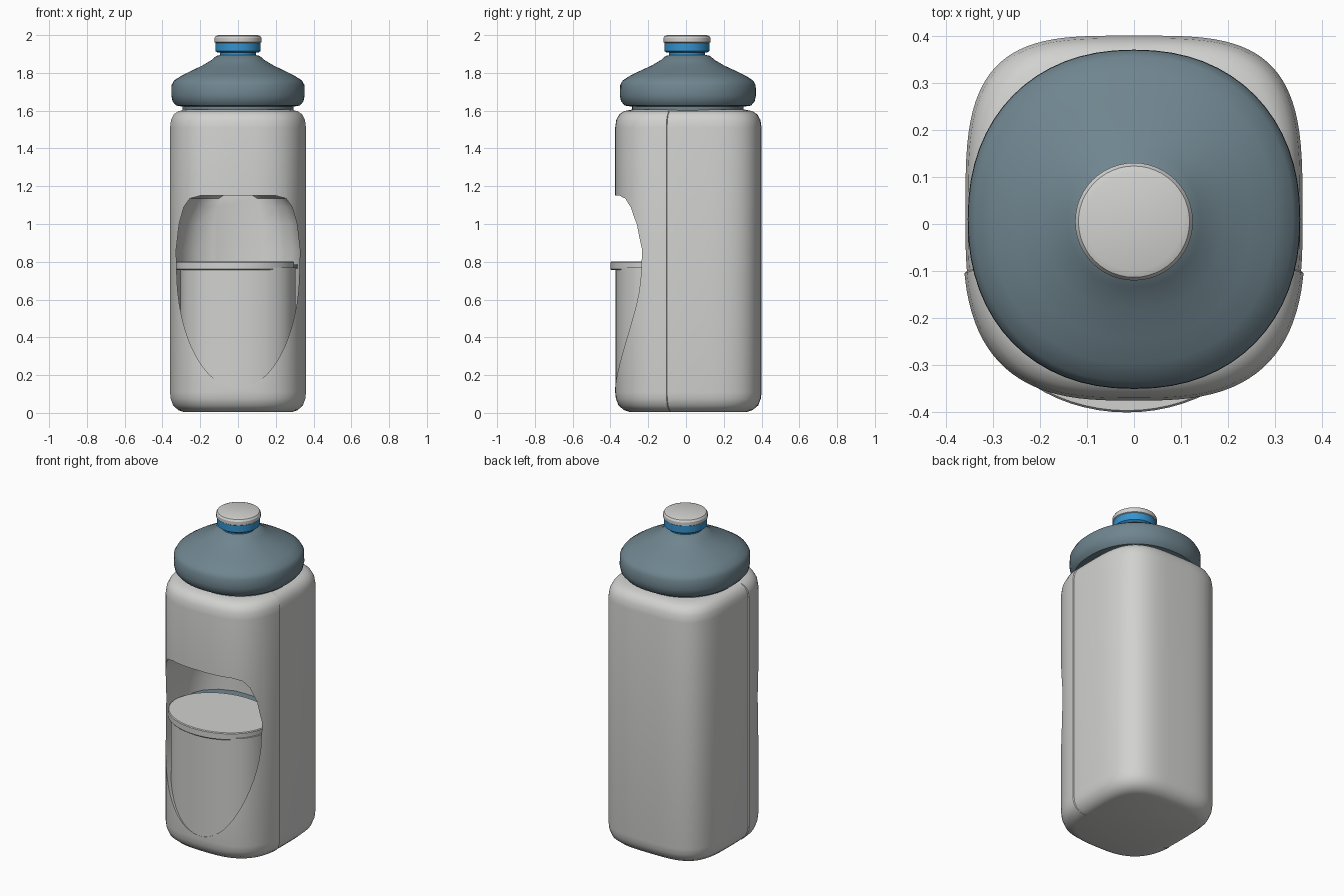
import bpy
import bmesh
import math

if "Cube" in bpy.data.objects:
    bpy.data.objects.remove(bpy.data.objects["Cube"], do_unlink=True)


def material(name, rgb):
    m = bpy.data.materials.new(name)
    m.use_nodes = True
    m.diffuse_color = (*rgb, 1)
    m.node_tree.nodes["Principled BSDF"].inputs["Base Color"].default_value = (*rgb, 1)
    return m


SHELL = material("light grey plastic", (0.64, 0.64, 0.63))
SLATE = material("slate blue plastic", (0.16, 0.235, 0.275))
BLUE = material("bright blue plastic", (0.035, 0.29, 0.62))


def smooth(ob, angle=32):
    bpy.ops.object.select_all(action="DESELECT")
    ob.select_set(True)
    bpy.context.view_layer.objects.active = ob
    bpy.ops.object.shade_smooth_by_angle(angle=math.radians(angle))


def loft(name, rings, mat):
    """Skin a list of equal-length rings and close both ends."""
    bm = bmesh.new()
    loops = [[bm.verts.new(p) for p in ring] for ring in rings]
    n = len(loops[0])
    for a, b in zip(loops, loops[1:]):
        for i in range(n):
            j = (i + 1) % n
            bm.faces.new((a[i], a[j], b[j], b[i]))
    bm.faces.new(loops[0][::-1])
    bm.faces.new(loops[-1])
    bmesh.ops.recalc_face_normals(bm, faces=bm.faces)
    me = bpy.data.meshes.new(name)
    bm.to_mesh(me)
    bm.free()
    ob = bpy.data.objects.new(name, me)
    bpy.context.collection.objects.link(ob)
    me.materials.append(mat)
    return ob


def spow(v, e):
    return math.copysign(abs(v) ** e, v)


def oval(rx, ry, z, cx=0, cy=0, power=2, steps=64):
    ring = []
    for i in range(steps):
        t = math.tau * i / steps
        ring.append((cx + rx * spow(math.cos(t), 2 / power),
                     cy + ry * spow(math.sin(t), 2 / power), z))
    return ring


def turned(name, profile, mat, cy=0.0, stretch=1.0, power=2, steps=48):
    ob = loft(name, [oval(r, r * stretch, z, 0, cy, power, steps) for r, z in profile], mat)
    smooth(ob)
    return ob


# Bottle body: rounded-square section, front shell a touch wider than the back
MID, SEAM = 0.01, -0.1
FRONT_POWER, BACK_POWER = 2.9, 3.6
FRONT_R, BACK_R, SIDE_R = 0.385, 0.39, 0.358


def body_outline():
    seam = math.asin(((MID - SEAM) / FRONT_R) ** (FRONT_POWER / 2))
    angles = [math.tau * i / 96 for i in range(96)]
    for t in (seam, seam * 1.06):
        angles += [math.pi + t, math.tau - t]
    pts = []
    for t in sorted(angles):
        front = t > math.pi
        power, ry = (FRONT_POWER, FRONT_R) if front else (BACK_POWER, BACK_R)
        x = SIDE_R * spow(math.cos(t), 2 / power)
        y = MID + ry * spow(math.sin(t), 2 / power)
        pts.append((x * (1.016 if y < SEAM - 0.001 else 1), y))
    return pts


outline = body_outline()
levels = [(0.005, 0.80), (0.015, 0.88), (0.04, 0.955), (0.075, 0.99), (0.11, 1),
          (1.51, 1), (1.55, 0.985), (1.58, 0.945), (1.597, 0.88), (1.605, 0.78)]
body = loft("bottle_body", [[(x * s, MID + (y - MID) * s, z) for x, y in outline]
                            for z, s in levels], SHELL)

# Front opening: arched window above, long U shape below
LIP = 0.76
half = [(0.2, 1.15), (0.255, 1.135), (0.287, 1.09), (0.312, 1.0), (0.328, 0.86)]
for i in range(17):
    t = math.pi / 2 * i / 16
    half.append((0.325 * math.cos(t), LIP - 0.63 * math.sin(t)))
opening = half + [(-x, z) for x, z in half[-2::-1]]
depths = [(-0.6, 1), (-0.02, 1), (0.07, 0.88), (0.13, 0.68), (0.165, 0.4)]
cutter = loft("opening_cutter", [[(x * s, y, z) for x, z in opening]
                                 for y, s in depths], SHELL)
cutter.hide_render = True
cut = body.modifiers.new("opening", "BOOLEAN")
cut.operation = "DIFFERENCE"
cut.solver = "EXACT"
cut.object = cutter
bpy.context.view_layer.objects.active = body
bpy.ops.object.modifier_apply(modifier=cut.name)
bpy.data.objects.remove(cutter, do_unlink=True)
smooth(body)

# Inner cup seated in the opening, with its flat lid
cup = loft("inner_cup", [oval(0.305, 0.232, z, 0, -0.142, 2.35) for z in (0.11, 0.77)], SHELL)
smooth(cup)
lid = loft("cup_lid", [oval(0.312 - d, 0.25 - d, z, -0.015, -0.15)
                       for z, d in ((0.757, 0.004), (0.762, 0), (0.797, 0), (0.802, 0.004))], SHELL)
smooth(lid)

# Slate floor showing behind the lid
loft("cavity_floor", [oval(0.32, 0.17, z, 0, 0.03) for z in (0.765, 0.785)], SLATE)

# Screw cap with a domed top
turned("neck_ring", [(0.27, 1.58), (0.295, 1.60), (0.295, 1.64)], SLATE, MID, 1.0, 2.2)
turned("cap", [(0.28, 1.62), (0.328, 1.627), (0.347, 1.65), (0.353, 1.68),
               (0.352, 1.735), (0.338, 1.76), (0.30, 1.785), (0.25, 1.81),
               (0.19, 1.838), (0.14, 1.868), (0.115, 1.89), (0.08, 1.897)],
       SLATE, MID, 1.02, 2.2, 64)

# Drinking spout
turned("spout_neck", [(0.095, 1.88), (0.095, 1.93)], BLUE, 0.005)
turned("spout_band", [(0.108, 1.908), (0.12, 1.916), (0.12, 1.962)], BLUE, 0.005)
turned("spout_tip", [(0.115, 1.956), (0.125, 1.963), (0.125, 1.984),
                     (0.118, 1.995), (0.104, 2.0)], SHELL, 0.005)
